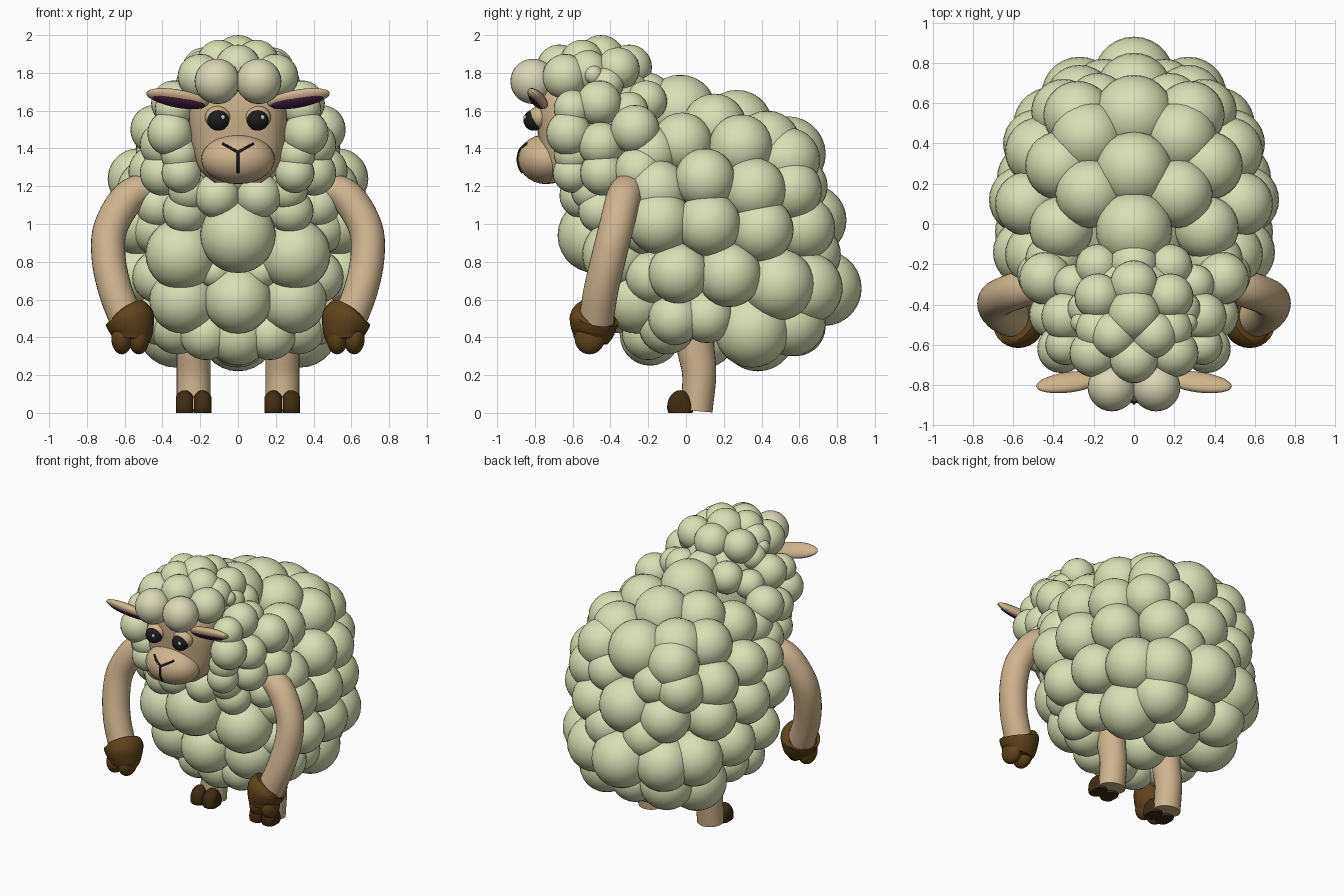
import bpy, bmesh
from math import sin, cos, pi, sqrt, radians, copysign
from mathutils import Vector, Matrix


def material(name, rgb):
    m = bpy.data.materials.new(name)
    m.diffuse_color = (*rgb, 1)
    return m


WOOL = material("wool", (0.69, 0.75, 0.46))
CREAM = material("cream", (0.71, 0.68, 0.47))
SKIN = material("skin", (0.62, 0.46, 0.27))
HOOF = material("hoof", (0.115, 0.057, 0.010))
DARK_HOOF = material("dark_hoof", (0.05, 0.025, 0.007))
BLACK = material("black", (0.012, 0.012, 0.012))
PURPLE = material("purple", (0.06, 0.013, 0.05))
WHITE = material("white", (0.9, 0.9, 0.9))


def finish(name, bm, mat):
    bmesh.ops.recalc_face_normals(bm, faces=bm.faces)
    me = bpy.data.meshes.new(name)
    bm.to_mesh(me)
    bm.free()
    me.materials.append(mat)
    ob = bpy.data.objects.new(name, me)
    bpy.context.collection.objects.link(ob)
    bpy.ops.object.select_all(action='DESELECT')
    ob.select_set(True)
    bpy.context.view_layer.objects.active = ob
    bpy.ops.object.shade_smooth_by_angle(angle=radians(40))
    return ob


def ball(bm, c, size, rx=0, ry=0, rz=0, seg=28):
    mat = (Matrix.Translation(c) @ Matrix.Rotation(radians(rz), 4, 'Z')
           @ Matrix.Rotation(radians(ry), 4, 'Y')
           @ Matrix.Rotation(radians(rx), 4, 'X') @ Matrix.Diagonal((*size, 1)))
    return bmesh.ops.create_uvsphere(bm, u_segments=seg, v_segments=seg // 2,
                                     radius=1, matrix=mat)['verts']


def ellipsoid(name, c, size, mat, rx=0, ry=0, rz=0):
    bm = bmesh.new()
    ball(bm, c, size, rx, ry, rz)
    return finish(name, bm, mat)


def cluster(name, balls, mat):
    """Wool balls (x, y, z, r); those off the centre line are mirrored."""
    bm = bmesh.new()
    for x, y, z, r in balls:
        for s in ((1, -1) if x else (1,)):
            ball(bm, (s * x, y, z), (r, r, r))
    return finish(name, bm, mat)


def loft(name, rings, mat, s=1, power=1.0, steps=5, seg=28):
    """Smooth tube through rings (x, y, z, rx, ry), x flipped by s."""
    k = [Vector((s * a[0], *a[1:])) for a in rings]
    k = [k[0] * 2 - k[1]] + k + [k[-1] * 2 - k[-2]]
    pts = []
    for i in range(1, len(k) - 2):
        a, b, c, d = k[i - 1:i + 3]
        for j in range(steps):
            t = j / steps
            pts.append(0.5 * (2 * b + (c - a) * t + (2 * a - 5 * b + 4 * c - d) * t * t
                              + (3 * b - a - 3 * c + d) * t ** 3))
    pts.append(k[-2])
    bm = bmesh.new()
    loops = []
    for i, p in enumerate(pts):
        t = (pts[min(i + 1, len(pts) - 1)] - pts[max(i - 1, 0)])
        t = Vector(t[:3]).normalized()
        u = Vector((0, 1, 0)).cross(t).normalized()
        v = t.cross(u)
        ring = []
        for j in range(seg):
            cs, sn = cos(2 * pi * j / seg), sin(2 * pi * j / seg)
            cs, sn = (copysign(abs(q) ** power, q) for q in (cs, sn))
            ring.append(bm.verts.new(Vector(p[:3]) + u * cs * p[3] + v * sn * p[4]))
        loops.append(ring)
    for a, b in zip(loops, loops[1:]):
        for j in range(seg):
            bm.faces.new((a[j], a[(j + 1) % seg], b[(j + 1) % seg], b[j]))
    bm.faces.new(loops[0])
    bm.faces.new(loops[-1])
    return finish(name, bm, mat)


# inner cores behind the wool
ellipsoid("body_core", (0, 0.12, 0.95), (0.50, 0.58, 0.6), WOOL)
ellipsoid("neck_core", (0, -0.40, 1.48), (0.30, 0.28, 0.40), WOOL)

# wool along the centre line: over the back, down the rump, under and up the chest
cluster("centre_wool", [
    (0, -0.03, 1.60, 0.19), (0, 0.27, 1.52, 0.19), (0, 0.54, 1.37, 0.20),
    (0, 0.66, 1.02, 0.19), (0, 0.73, 0.66, 0.20), (0, 0.58, 0.46, 0.16),
    (0, 0.38, 0.42, 0.20), (0, 0.10, 0.40, 0.16), (0, -0.19, 0.41, 0.16),
    (0, -0.34, 0.60, 0.18), (0, -0.48, 0.94, 0.20)], WOOL)

# mirrored wool on the flanks
cluster("flank_wool", [
    (0.22, 0.15, 1.52, 0.17), (0.23, 0.43, 1.42, 0.18), (0.36, -0.02, 1.43, 0.16),
    (0.37, 0.29, 1.41, 0.17), (0.28, 0.54, 1.34, 0.17), (0.53, 0.10, 1.24, 0.16),
    (0.47, 0.36, 1.18, 0.17), (0.48, -0.15, 1.18, 0.16), (0.53, -0.14, 1.01, 0.17),
    (0.55, 0.12, 1.00, 0.17), (0.48, 0.40, 0.97, 0.17), (0.35, 0.56, 1.18, 0.16),
    (0.18, 0.60, 1.20, 0.15), (0.27, 0.62, 0.98, 0.17), (0.15, 0.66, 0.84, 0.16),
    (0.53, -0.04, 0.74, 0.16), (0.51, 0.23, 0.73, 0.17), (0.41, 0.49, 0.68, 0.19),
    (0.27, 0.64, 0.66, 0.19), (0.42, -0.06, 0.50, 0.14), (0.41, 0.11, 0.51, 0.14),
    (0.33, 0.35, 0.44, 0.20), (0.24, 0.56, 0.48, 0.18)], WOOL)

# mirrored wool on chest and belly
cluster("chest_wool", [
    (0.30, -0.36, 0.84, 0.19), (0.29, -0.26, 0.60, 0.18), (0.17, -0.20, 0.42, 0.14),
    (0.43, -0.22, 0.98, 0.14), (0.42, -0.18, 0.72, 0.14), (0.32, -0.10, 0.46, 0.15),
    (0.12, -0.36, 0.75, 0.09), (0.28, -0.45, 1.07, 0.12), (0.42, -0.30, 1.10, 0.12),
    (0.11, -0.55, 1.15, 0.12), (0.30, -0.60, 1.27, 0.105), (0.26, -0.50, 1.18, 0.11),
    (0.40, -0.44, 1.27, 0.12), (0.45, -0.25, 1.28, 0.13)], WOOL)

# mirrored wool around neck and cheeks
cluster("neck_wool", [
    (0.36, -0.62, 1.48, 0.12), (0.40, -0.45, 1.42, 0.12), (0.31, -0.60, 1.37, 0.10),
    (0.44, -0.27, 1.50, 0.13), (0.34, -0.46, 1.64, 0.12), (0.30, -0.30, 1.60, 0.10),
    (0.18, -0.21, 1.65, 0.11), (0.34, -0.60, 1.61, 0.10), (0.40, -0.18, 1.38, 0.14)], WOOL)

# wool on top of the head
cluster("head_wool", [
    (0, -0.45, 1.87, 0.13), (0, -0.67, 1.83, 0.12), (0, -0.30, 1.83, 0.12),
    (0, -0.20, 1.68, 0.12), (0.10, -0.55, 1.86, 0.115), (0.18, -0.36, 1.82, 0.115),
    (0.18, -0.52, 1.81, 0.11), (0.20, -0.64, 1.78, 0.12), (0.24, -0.42, 1.74, 0.09)], WOOL)
cluster("forelock", [(0.11, -0.81, 1.755, 0.12)], CREAM)
cluster("wool_tufts", [(0.265, -0.49, 1.79, 0.05)], CREAM)

# face and muzzle
loft("face", [(0, -0.58, 1.22, 0.13, 0.16), (0, -0.58, 1.30, 0.21, 0.19),
              (0, -0.58, 1.44, 0.25, 0.20), (0, -0.58, 1.60, 0.26, 0.215),
              (0, -0.58, 1.72, 0.22, 0.20), (0, -0.58, 1.78, 0.12, 0.12)], SKIN, power=0.75)
MC, MS = (0, -0.74, 1.343), (0.195, 0.15, 0.132)
ellipsoid("muzzle", MC, MS, SKIN)


def stroke(name, pts):
    cu = bpy.data.curves.new(name, 'CURVE')
    cu.dimensions = '3D'
    cu.bevel_depth = 0.007
    sp = cu.splines.new('POLY')
    sp.points.add(8)
    for i in range(9):
        x, z = Vector(pts[0]).lerp(Vector(pts[1]), i / 8)
        y = MC[1] - MS[1] * sqrt(1 - (x / MS[0]) ** 2 - ((z - MC[2]) / MS[2]) ** 2)
        sp.points[i].co = (x, y, z, 1)
    cu.materials.append(BLACK)
    bpy.context.collection.objects.link(bpy.data.objects.new(name, cu))


stroke("mouth_line", ((0, 1.27), (0, 1.38)))

for s, side in ((1, "left"), (-1, "right")):
    stroke(side + "_lip", ((0, 1.38), (s * 0.08, 1.425)))

    # eye, lid and glint
    ellipsoid(side + "_eye", (s * 0.105, -0.805, 1.55), (0.058, 0.056, 0.056), BLACK)
    ellipsoid(side + "_eyelid", (s * 0.107, -0.775, 1.565), (0.068, 0.062, 0.06), SKIN)
    ellipsoid(side + "_glint", (s * 0.105 + 0.025, -0.852, 1.565), (0.011, 0.008, 0.013), WHITE)

    # ear with coloured inside
    ellipsoid(side + "_ear", (s * 0.32, -0.785, 1.665), (0.17, 0.06, 0.034), SKIN,
              -40, -s * 10, -s * 8)
    ellipsoid(side + "_inner_ear", (s * 0.315, -0.793, 1.65), (0.145, 0.045, 0.023),
              PURPLE, -42, -s * 10, -s * 8)

    # arm and hand hoof
    loft(side + "_arm", [(0.46, -0.29, 1.20, 0.08, 0.09), (0.58, -0.33, 1.14, 0.09, 0.092),
                         (0.675, -0.37, 0.98, 0.09, 0.092), (0.685, -0.41, 0.82, 0.09, 0.092),
                         (0.65, -0.45, 0.65, 0.09, 0.092), (0.59, -0.475, 0.49, 0.09, 0.092)],
         SKIN, s)
    loft(side + "_hand", [(0.590, -0.475, 0.525, 0.10, 0.10), (0.575, -0.485, 0.50, 0.13, 0.13),
                          (0.563, -0.495, 0.43, 0.115, 0.115), (0.565, -0.505, 0.38, 0.095, 0.09)],
         HOOF, s)
    for d, part in ((-0.042, "inner"), (0.048, "outer")):
        ellipsoid(f"{side}_hand_{part}_toe", (s * (0.567 + d), -0.51, 0.395),
                  (0.056, 0.08, 0.085), HOOF)

    # leg and cloven foot
    loft(side + "_leg", [(0.235, 0.05, 0.55, 0.09, 0.10), (0.235, 0.05, 0.36, 0.09, 0.10),
                         (0.235, 0.07, 0.20, 0.09, 0.09), (0.235, 0.055, 0.01, 0.09, 0.085)],
         SKIN, s)
    bm = bmesh.new()
    for d in (-0.048, 0.048):
        for v in ball(bm, (s * 0.235 + d, -0.03, 0.03), (0.06, 0.07, 0.09)):
            v.co.z = max(v.co.z, 0)
            v.co.x = max(min(v.co.x, s * 0.235 + d + 0.046), s * 0.235 + d - 0.046)
    finish(side + "_foot", bm, DARK_HOOF)
